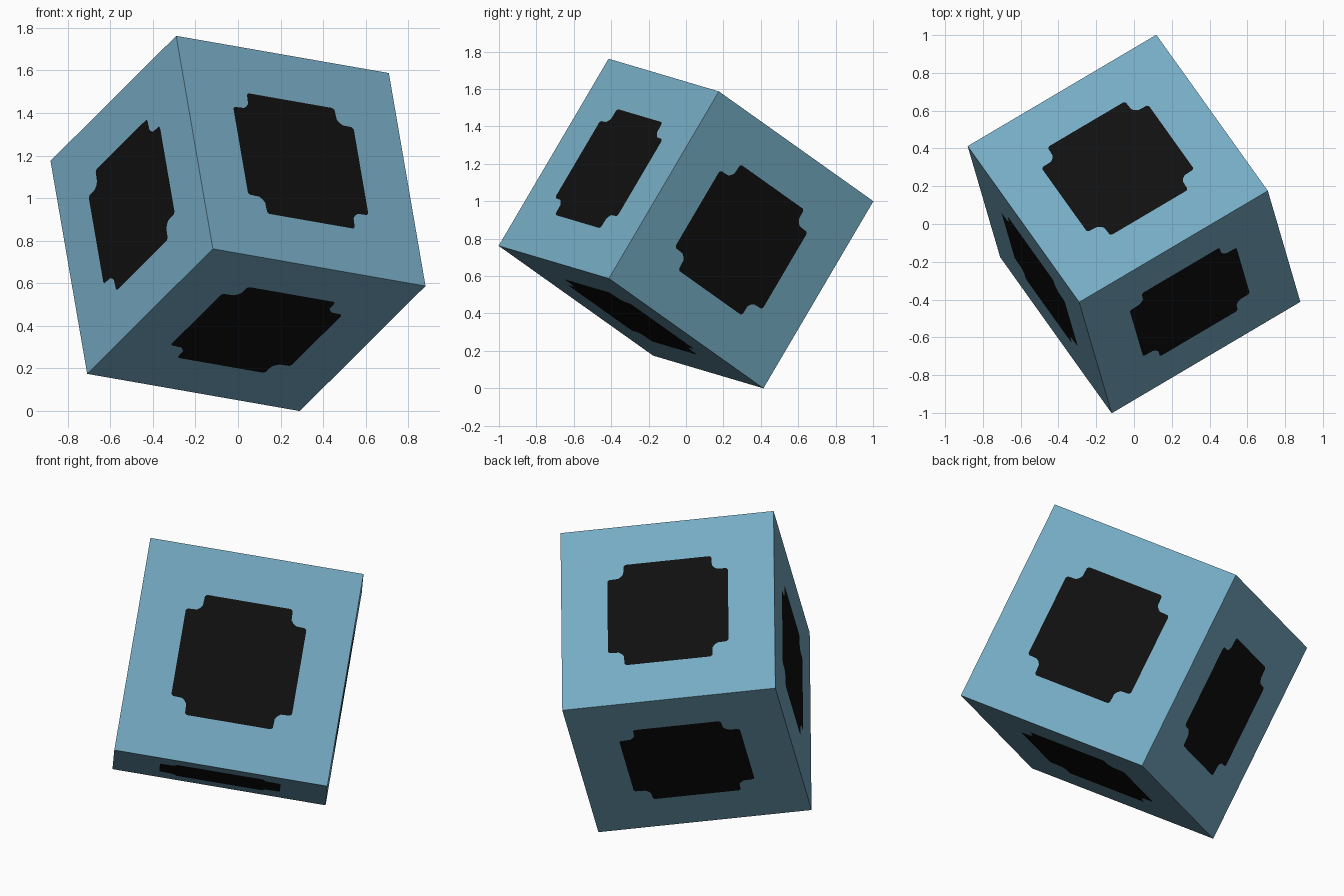
import bpy
import bmesh
from math import pi
from mathutils import Matrix, Vector

default = bpy.data.objects.get("Cube")
if default:
    bpy.data.objects.remove(default, do_unlink=True)

EDGE = 1.173


def flat_material(name, colour):
    mat = bpy.data.materials.new(name)
    mat.use_nodes = True
    mat.diffuse_color = colour
    bsdf = mat.node_tree.nodes["Principled BSDF"]
    bsdf.inputs["Base Color"].default_value = colour
    bsdf.inputs["Roughness"].default_value = 0.8
    return mat


blue = flat_material("soft blue", (0.18, 0.41, 0.55, 1))
black = flat_material("black", (0.005, 0.005, 0.005, 1))

# Quarter outline of the notched panel, from the middle of one side to the next
QUARTER = [(.283, 0), (.283, .197), (.275, .206), (.232, .208), (.218, .218),
           (.208, .232), (.206, .275), (.197, .283)]


def add_side(bm, turn):
    """One cube side: a notched panel set flush into four border pieces."""
    def vert(x, y, k):
        p = Matrix.Rotation(k * pi / 2, 3, 'Z') @ Vector((x, y, 0.5))
        return bm.verts.new(turn @ p)

    outline = [vert(x, y, k) for k in range(4) for x, y in QUARTER]
    mids = [vert(0.5, 0, k) for k in range(4)]
    corners = [vert(0.5, 0.5, k) for k in range(4)]
    bm.faces.new(outline).material_index = 1
    n = len(QUARTER)
    for k in range(4):
        inner = [outline[(k * n + i) % len(outline)] for i in range(n + 1)]
        bm.faces.new([mids[k], corners[k], mids[(k + 1) % 4]] + inner[::-1])


# Cube with a panel on each of its six sides
bm = bmesh.new()
for k in range(4):
    add_side(bm, Matrix.Rotation(k * pi / 2, 3, 'X'))
for s in (1, -1):
    add_side(bm, Matrix.Rotation(s * pi / 2, 3, 'Y'))
bmesh.ops.remove_doubles(bm, verts=bm.verts, dist=0.0005)
bmesh.ops.recalc_face_normals(bm, faces=bm.faces)

# Tilt the cube and rest its lowest corner on the ground
u = Vector((.852, .503, -.149)).normalized()
v = Vector((-.503, .70, -.498))
v = (v - u * v.dot(u)).normalized()
tilt = Matrix((u, v, u.cross(v))).transposed()
bmesh.ops.transform(bm, matrix=(tilt * EDGE).to_4x4(), verts=bm.verts)
low = min(p.co.z for p in bm.verts)
bmesh.ops.translate(bm, vec=(0, 0, -low), verts=bm.verts)

mesh = bpy.data.meshes.new("tilted_cube")
bm.to_mesh(mesh)
bm.free()
mesh.materials.append(blue)
mesh.materials.append(black)
cube = bpy.data.objects.new("tilted_cube", mesh)
bpy.context.collection.objects.link(cube)
